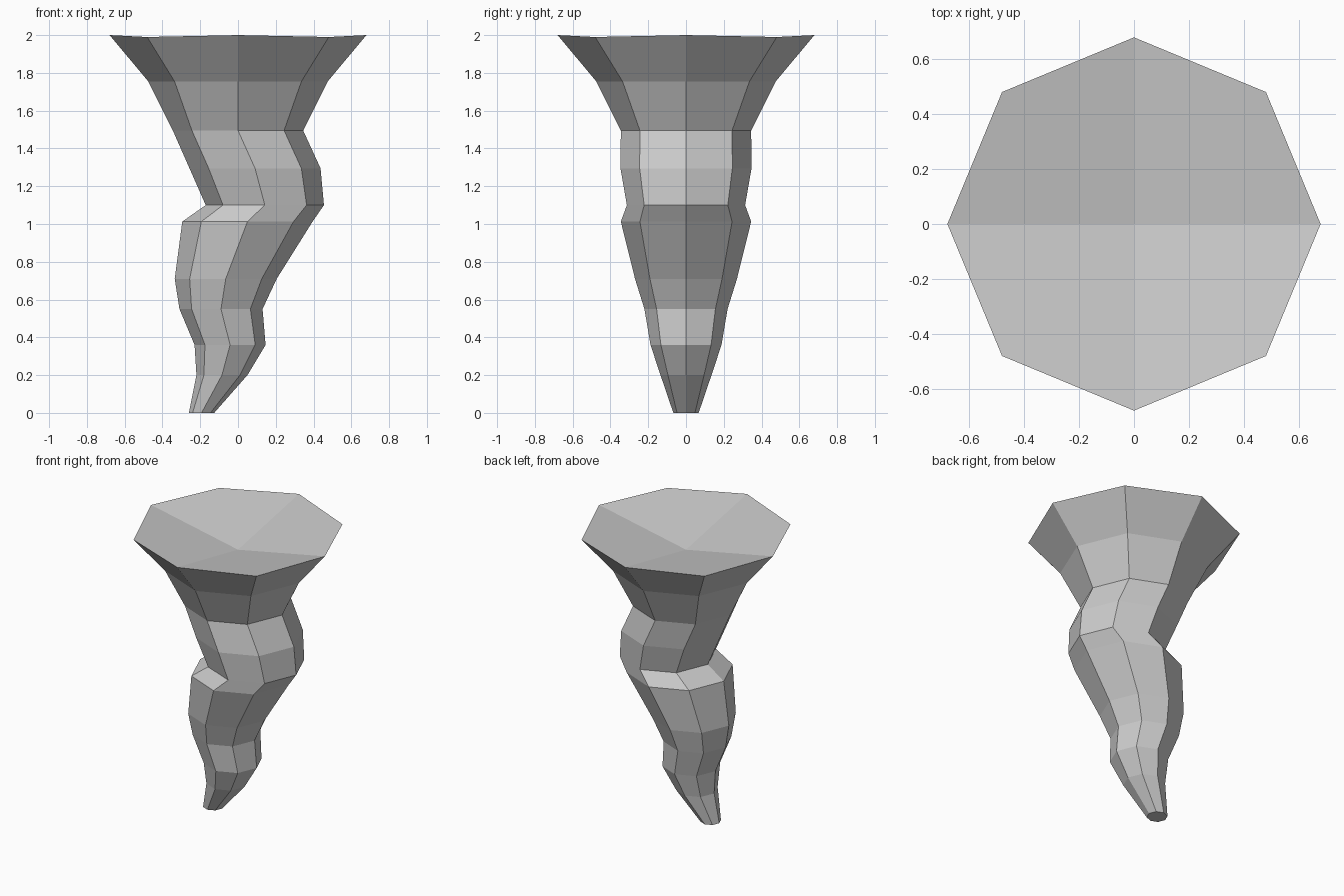
import bpy, bmesh, math

if "Cube" in bpy.data.objects:
    bpy.data.objects.remove(bpy.data.objects["Cube"])

# Rings from tip to rim: centre x, radius, height
RINGS = [(-0.193, 0.067, 0.0), (-0.085, 0.135, 0.2), (-0.042, 0.188, 0.36),
         (-0.09, 0.22, 0.55), (-0.065, 0.27, 0.71), (0.05, 0.345, 1.013),
         (0.142, 0.313, 1.1), (0.09, 0.347, 1.295), (0.0, 0.345, 1.495),
         (0.0, 0.475, 1.755), (0.0, 0.68, 2.0)]
SIDES = 8

bm = bmesh.new()

# Swaying eight-sided funnel wall
loops = []
for cx, r, z in RINGS:
    angles = [2 * math.pi * i / SIDES for i in range(SIDES)]
    loops.append([bm.verts.new((cx + r * math.cos(a), r * math.sin(a), z)) for a in angles])
for v in loops[-1][1::2]:
    v.co.z -= 0.01          # slightly lower rim corners
for low, high in zip(loops, loops[1:]):
    for i in range(SIDES):
        j = (i + 1) % SIDES
        bm.faces.new((low[i], low[j], high[j], high[i]))

# Flat tip and shallow dished top
bm.faces.new(loops[0][::-1])
rim = loops[-1]
centre = bm.verts.new((0, 0, 1.865))
for i in range(0, SIDES, 2):
    bm.faces.new((centre, rim[i], rim[i + 1], rim[(i + 2) % SIDES]))

mesh = bpy.data.meshes.new("whirlwind_funnel")
bm.to_mesh(mesh)
bm.free()
bpy.context.collection.objects.link(bpy.data.objects.new("whirlwind_funnel", mesh))
